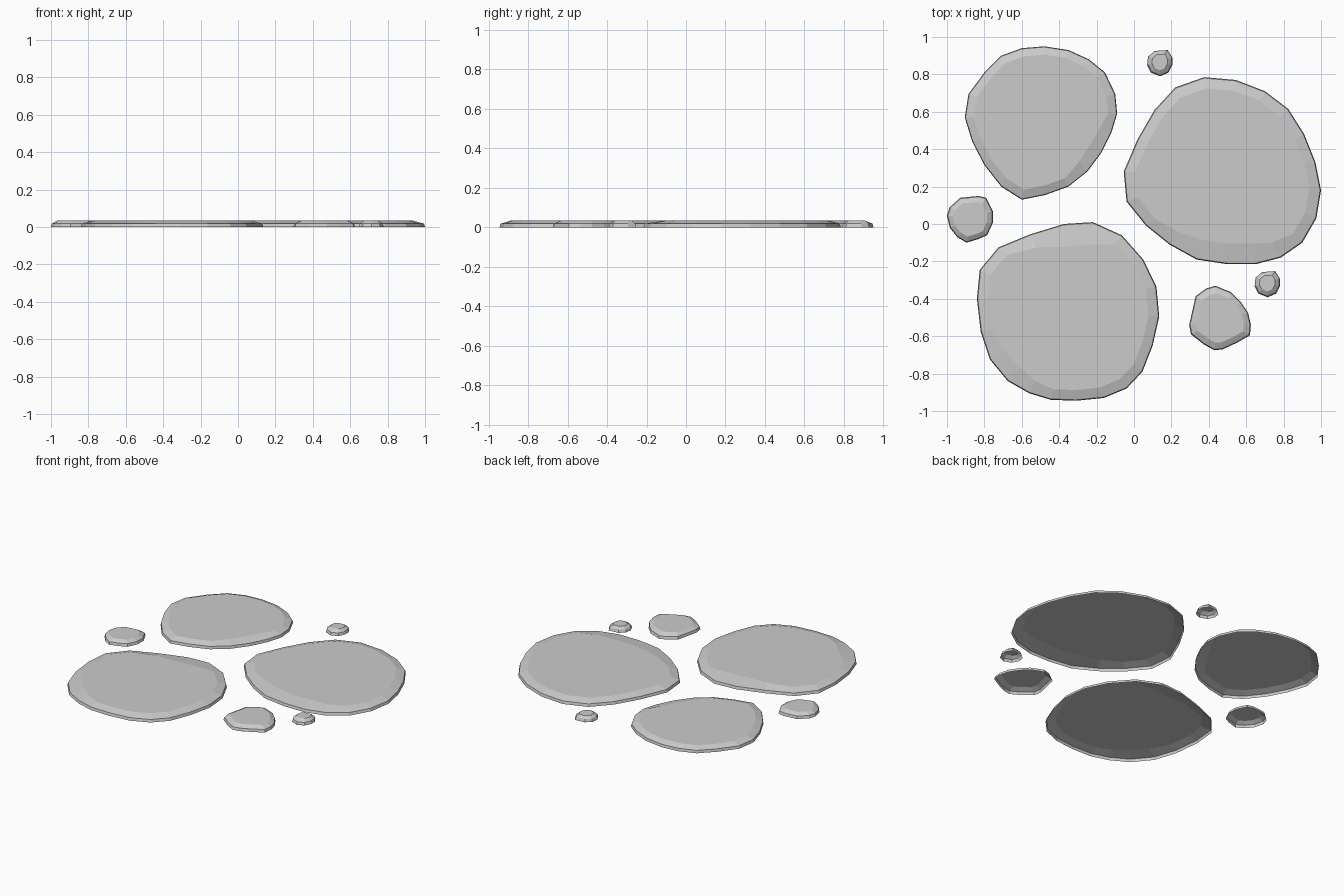
import bpy, bmesh


def stone(name, outline, top, lip=0.985, worn=None, top_shift=(0, 0), offset=(0, 0)):
    """Flat stepping stone, open underneath: stacked rings scaled from one
    outline. 'worn' gives a smaller top scale for some outline points."""
    worn = worn or {}
    n = len(outline)
    cx = (min(p[0] for p in outline) + max(p[0] for p in outline)) / 2
    cy = (min(p[1] for p in outline) + max(p[1] for p in outline)) / 2
    bm = bmesh.new()
    rings = [[bm.verts.new(((x - cx) * s, (y - cy) * s, z)) for x, y in outline]
             for z, s in ((0, 1), (0.018, lip))]
    cap = []
    for i, (x, y) in enumerate(outline):
        s = worn.get(i, top)
        cap.append(bm.verts.new(((x - cx) * s + top_shift[0],
                                 (y - cy) * s + top_shift[1], 0.034)))
    rings.append(cap)
    for a, b in zip(rings, rings[1:]):
        for i in range(n):
            j = (i + 1) % n
            bm.faces.new((a[i], b[i], b[j], a[j]))
    bm.faces.new(cap[::-1])
    # Outlines run clockwise, so turn the top face upwards explicitly
    bm.normal_update()
    for f in bm.faces:
        c = f.calc_center_median()
        if f.normal.z < 0 or (f.normal.z < 0.01 and f.normal.xy.dot(c.xy) < 0):
            f.normal_flip()
    mesh = bpy.data.meshes.new(name)
    bm.to_mesh(mesh)
    bm.free()
    obj = bpy.data.objects.new(name, mesh)
    obj.location = (cx + offset[0], cy + offset[1], 0)
    bpy.context.collection.objects.link(obj)
    return obj


# Three large slabs
stone("back_left_slab", [
    (-.60, .94), (-.48, .95), (-.35, .93), (-.24, .88), (-.155, .81),
    (-.10, .695), (-.09, .59), (-.12, .49), (-.175, .38), (-.25, .28),
    (-.35, .20), (-.475, .155), (-.60, .13), (-.71, .20), (-.80, .315),
    (-.865, .44), (-.905, .57), (-.885, .695), (-.80, .81), (-.71, .90)],
    0.88, 0.99, {7: .82, 8: .8, 9: .82}, (0, .005))
stone("right_slab", [
    (.375, .785), (.545, .77), (.70, .71), (.825, .615), (.91, .48),
    (.97, .33), (1, .18), (.975, .03), (.90, -.10), (.785, -.18),
    (.65, -.215), (.50, -.215), (.335, -.19), (.19, -.11), (.065, -.01),
    (-.04, .12), (-.055, .28), (.02, .455), (.11, .61), (.22, .73)],
    0.88, 0.99, {9: .83, 10: .78, 11: .78, 12: .78, 13: .83})
stone("front_left_slab", [
    (-.22, .01), (-.065, -.06), (.05, -.19), (.12, -.335), (.135, -.495),
    (.10, -.65), (.045, -.79), (-.04, -.88), (-.16, -.93), (-.31, -.945),
    (-.445, -.94), (-.56, -.905), (-.675, -.84), (-.77, -.725), (-.82, -.575),
    (-.84, -.40), (-.825, -.245), (-.725, -.125), (-.555, -.055), (-.375, 0)],
    0.88, 0.99, {0: .75, 19: .74, 18: .83, 11: .85, 12: .8, 13: .82})

# Two medium stones
stone("left_stone", [
    (-.93, .14), (-.83, .15), (-.79, .14), (-.755, .07), (-.755, .005),
    (-.785, -.06), (-.83, -.08), (-.895, -.10), (-.945, -.07),
    (-.985, -.02), (-1, .045), (-.985, .09)], 0.74, 0.96)
stone("front_right_stone", [
    (.435, -.33), (.52, -.365), (.57, -.415), (.61, -.475), (.625, -.54),
    (.62, -.595), (.55, -.635), (.475, -.67), (.43, -.675), (.375, -.645),
    (.305, -.59), (.295, -.54), (.315, -.45), (.33, -.385), (.385, -.345)],
    0.77, 0.97)

# Two matching pebbles
pebble = [(.11, .925), (.18, .93), (.205, .89), (.205, .85), (.185, .81),
          (.14, .79), (.09, .81), (.07, .85), (.075, .895)]
for name, offset in (("back_pebble", (0, 0)), ("front_pebble", (.575, -1.182))):
    stone(name, pebble, 0.62, 0.92, None, (0, .005), offset)
